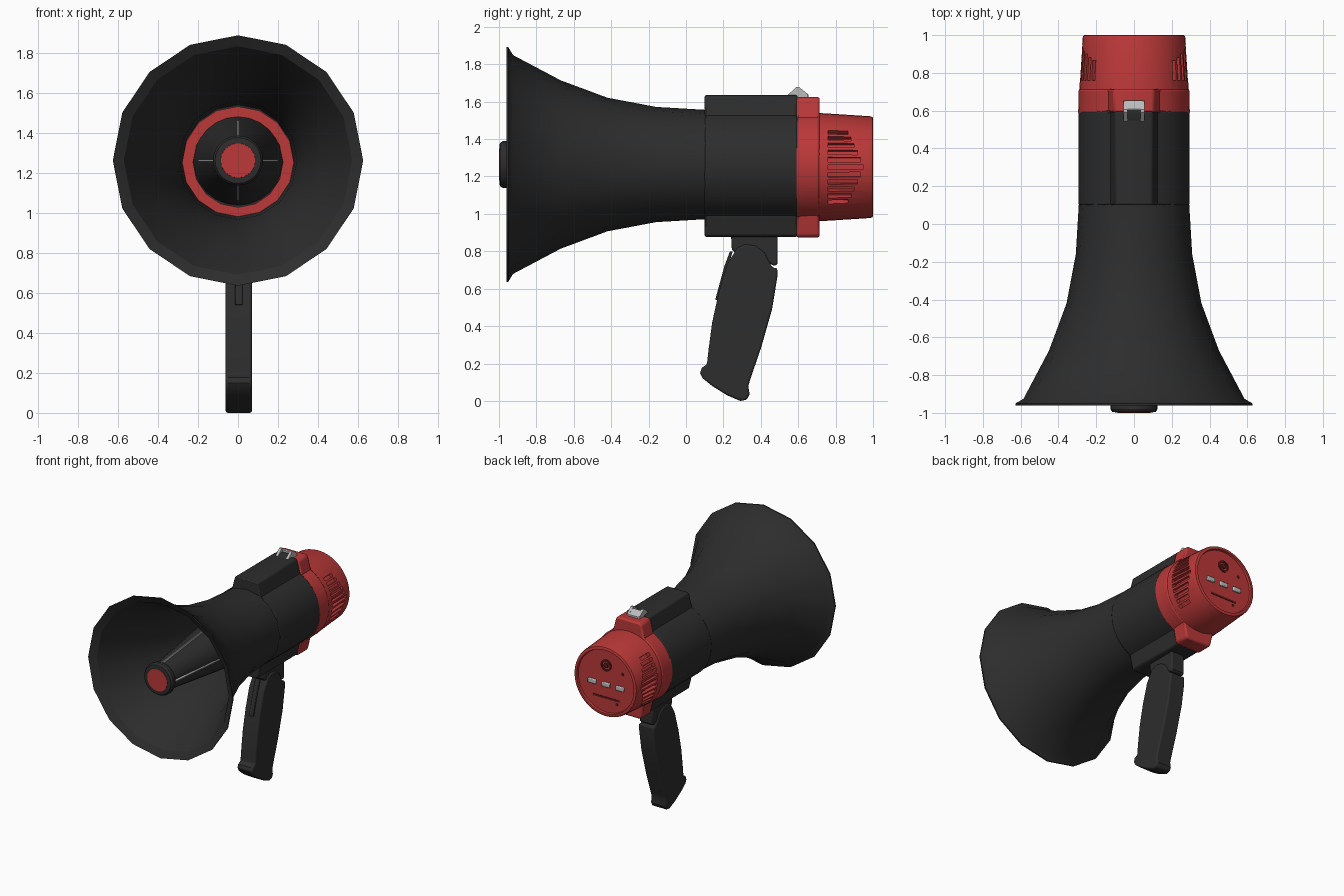
import bpy, bmesh
from math import sin, cos, pi, radians, sqrt, asin
from mathutils import Matrix, Vector

if "Cube" in bpy.data.objects:
    bpy.data.objects.remove(bpy.data.objects["Cube"])


def material(name, rgb):
    m = bpy.data.materials.new(name)
    m.diffuse_color = (*rgb, 1)
    m.use_nodes = True
    m.node_tree.nodes["Principled BSDF"].inputs["Base Color"].default_value = m.diffuse_color
    return m


BLACK = material("black_plastic", (0.026, 0.026, 0.026))
RED = material("red_plastic", (0.5, 0.04, 0.04))
METAL = material("grey_metal", (0.5, 0.5, 0.5))
DARKRED = material("dark_red_plastic", (0.12, 0.012, 0.012))
ZC, ZR = 1.264, 1.25     # axis heights of horn and rear body


def finish(name, bm, mat):
    bmesh.ops.remove_doubles(bm, verts=bm.verts, dist=1e-5)
    bmesh.ops.recalc_face_normals(bm, faces=bm.faces)
    me = bpy.data.meshes.new(name)
    bm.to_mesh(me)
    bm.free()
    ob = bpy.data.objects.new(name, me)
    bpy.context.collection.objects.link(ob)
    if mat:
        me.materials.append(mat)
    return ob


def lathe(name, prof, n, mat, zc=ZC, xc=0, closed=False):
    """Spin (y, radius) points about a line parallel to y."""
    bm = bmesh.new()
    rings = []
    for y, r in prof:
        rings.append([bm.verts.new((xc + r * sin(2 * pi * i / n), y, zc + r * cos(2 * pi * i / n)))
                      for i in range(n)])
    pairs = list(zip(rings, rings[1:])) + ([(rings[-1], rings[0])] if closed else [])
    for a, b in pairs:
        for i in range(n):
            j = (i + 1) % n
            bm.faces.new((a[i], a[j], b[j], b[i]))
    if not closed:
        for ring, (y, r) in ((rings[0], prof[0]), (rings[-1], prof[-1])):
            if r > 0:
                bm.faces.new(ring)
    return finish(name, bm, mat)


def prism(name, pts, axis, lo, hi, mat, bevel=0.0, segs=2):
    """Extrude an outline: (x, z) along y, or (y, z) along x."""
    bm = bmesh.new()
    place = (lambda p, t: (p[0], t, p[1])) if axis == 'y' else (lambda p, t: (t, p[0], p[1]))
    a = [bm.verts.new(place(p, lo)) for p in pts]
    b = [bm.verts.new(place(p, hi)) for p in pts]
    bm.faces.new(a)
    bm.faces.new(b[::-1])
    for i in range(len(pts)):
        j = (i + 1) % len(pts)
        bm.faces.new((a[i], a[j], b[j], b[i]))
    ob = finish(name, bm, mat)
    if bevel:
        mod = ob.modifiers.new("bevel", 'BEVEL')
        mod.width, mod.segments, mod.limit_method = bevel, segs, 'ANGLE'
        mod.angle_limit = radians(50)
    return ob


def box(name, centre, size, mat, bevel=0.0):
    (x, y, z), (sx, sy, sz) = centre, size
    pts = [(x + i * sx / 2, z + j * sz / 2) for i, j in ((-1, -1), (1, -1), (1, 1), (-1, 1))]
    return prism(name, pts, 'y', y - sy / 2, y + sy / 2, mat, bevel)


def ridged_outline(r, zc, half, top, bottom, n=18):
    """Circle with a flat rounded ridge on top and bottom."""
    a0 = asin((half + 0.02) / r)
    right = [(half - 0.025, top), (half - 0.006, top - 0.008), (half, top - 0.03)]
    for i in range(n + 1):
        a = a0 + (pi - 2 * a0) * i / n
        right.append((r * sin(a), zc + r * cos(a)))
    right += [(half, bottom + 0.03), (half - 0.006, bottom + 0.008), (half - 0.025, bottom)]
    return right + [(-x, z) for x, z in reversed(right)]


# Flared horn shell
lathe("horn", [(-0.96, 0.627), (-0.95, 0.627), (-0.925, 0.585), (-0.67, 0.45), (-0.42, 0.357),
               (-0.16, 0.308), (0.11, 0.292), (0.11, 0.278), (-0.16, 0.295), (-0.42, 0.344),
               (-0.67, 0.437), (-0.93, 0.572)], 16, BLACK, closed=True)

# Throat ring, inner cone and its front cap
lathe("throat_ring", [(0.06, 0.225), (0.06, 0.28), (0.1, 0.28), (0.1, 0.225)], 16, RED, 1.255, closed=True)
lathe("inner_cone", [(-0.96, 0.10), (0.1, 0.224)], 24, BLACK)
lathe("cone_cap", [(-0.935, 0.10), (-0.94, 0.118), (-0.955, 0.125), (-0.98, 0.125),
                   (-0.995, 0.115), (-0.998, 0.09)], 24, BLACK)
lathe("cone_cap_disc", [(-0.99, 0.088), (-1.0, 0.086)], 24, RED)
for i in range(4):
    rib = prism(f"cone_rib_{i + 1}", [(-0.97, 0.08), (-0.97, 0.122), (-0.93, 0.122),
                                      (-0.15, 0.2), (-0.15, 0.17)], 'x', -0.004, 0.004, METAL)
    rib.data.transform(Matrix.Translation((0, 0, ZC)) @ Matrix.Rotation(i * pi / 2, 4, 'Y'))

# Middle body with top and bottom ridges
prism("middle_body", ridged_outline(0.295, ZC - 0.005, 0.105, 1.635, 0.877), 'y', 0.1, 0.595, BLACK, 0.008)

# Red rear body with a recessed end face
rear = lathe("rear_body", [(0.59, 0.296), (0.72, 0.289), (0.985, 0.272), (0.997, 0.268), (1.0, 0.262),
                           (1.0, 0.247), (0.985, 0.243), (0.985, 0)], 40, RED, ZR)
prism("rear_collar", ridged_outline(0.294, ZR + 0.003, 0.115, 1.625, 0.874), 'y', 0.59, 0.715, RED, 0.012)

# Vent slots on both sides, longest in the middle
bm = bmesh.new()
for side in (1, -1):
    for k in range(-5, 6):
        end = 0.95 - 0.085 * abs(k) / 5
        m = (Matrix.Translation((0, 0, ZR)) @ Matrix.Rotation(radians(8.2 * k), 4, 'Y')
             @ Matrix.Translation((side * 0.285, (0.76 + end) / 2, 0))
             @ Matrix.Diagonal((0.06, end - 0.76, 0.025, 1)))
        bmesh.ops.create_cube(bm, size=1, matrix=m)
cutter = finish("vent_cutter", bm, None)
cutter.hide_render = True
cut = rear.modifiers.new("vents", 'BOOLEAN')
cut.operation, cut.solver, cut.object = 'DIFFERENCE', 'EXACT', cutter
bpy.context.view_layer.objects.active = rear
bpy.ops.object.modifier_apply(modifier="vents")
bpy.data.objects.remove(cutter)

# Controls on the end face
for i, x in enumerate((-0.12, 0, 0.12)):
    box(f"button_{i + 1}", (x, 0.99, 1.225), (0.07, 0.02, 0.035), METAL, 0.006)
lathe("dial_ring", [(0.98, 0.045), (0.993, 0.045), (0.993, 0.033), (0.98, 0.033)], 20, DARKRED, 1.375, closed=True)
lathe("dial_knob", [(0.98, 0.02), (0.995, 0.018)], 16, DARKRED, 1.375)
box("label_slot", (0, 0.986, 1.12), (0.23, 0.006, 0.014), DARKRED)
for i, (x, z) in enumerate(((-0.14, 1.34), (-0.09, 1.09))):
    lathe(f"indicator_{i + 1}", [(0.98, 0.012), (0.99, 0.01)], 10, DARKRED, z, x)

# Latch on top
for i, x in enumerate((-0.045, 0.045)):
    prism(f"latch_side_{i + 1}", [(0.54, 1.61), (0.54, 1.632), (0.59, 1.678), (0.605, 1.678), (0.65, 1.642),
                                  (0.655, 1.61)], 'x', x - 0.01, x + 0.01, METAL)
prism("latch_plate", [(0.60, 1.62), (0.60, 1.665), (0.61, 1.67), (0.655, 1.638), (0.655, 1.615)],
      'x', -0.045, 0.045, METAL)
prism("latch_hook", [(0.54, 1.61), (0.54, 1.632), (0.585, 1.65), (0.60, 1.65), (0.60, 1.61)],
      'x', -0.04, 0.04, BLACK)

# Handle mount, grip and trigger
prism("handle_mount", [(0.24, 0.9), (0.245, 0.81), (0.27, 0.78), (0.40, 0.76), (0.475, 0.72), (0.49, 0.735),
                       (0.49, 0.9)], 'x', -0.055, 0.06, BLACK, 0.01)
prism("handle_grip", [(0.275, 0.82), (0.32, 0.838), (0.37, 0.83), (0.42, 0.795), (0.45, 0.735), (0.465, 0.71),
                      (0.488, 0.712), (0.488, 0.66), (0.46, 0.49), (0.40, 0.28), (0.345, 0.12), (0.333, 0.08),
                      (0.34, 0.035), (0.325, 0.006), (0.29, 0.0), (0.22, 0.03), (0.14, 0.08), (0.09, 0.12),
                      (0.075, 0.15), (0.085, 0.178), (0.112, 0.195), (0.12, 0.27), (0.14, 0.42), (0.175, 0.58),
                      (0.22, 0.73)], 'x', -0.062, 0.07, BLACK, 0.014, 3)
prism("trigger", [(0.156, 0.54), (0.205, 0.72), (0.235, 0.8), (0.25, 0.8), (0.22, 0.7), (0.18, 0.54)],
      'x', -0.016, 0.022, BLACK, 0.004)

# Smooth shading with sharp edges kept
bpy.ops.object.select_all(action='DESELECT')
for ob in bpy.context.scene.objects:
    ob.select_set(True)
bpy.ops.object.shade_smooth_by_angle(angle=radians(32))
